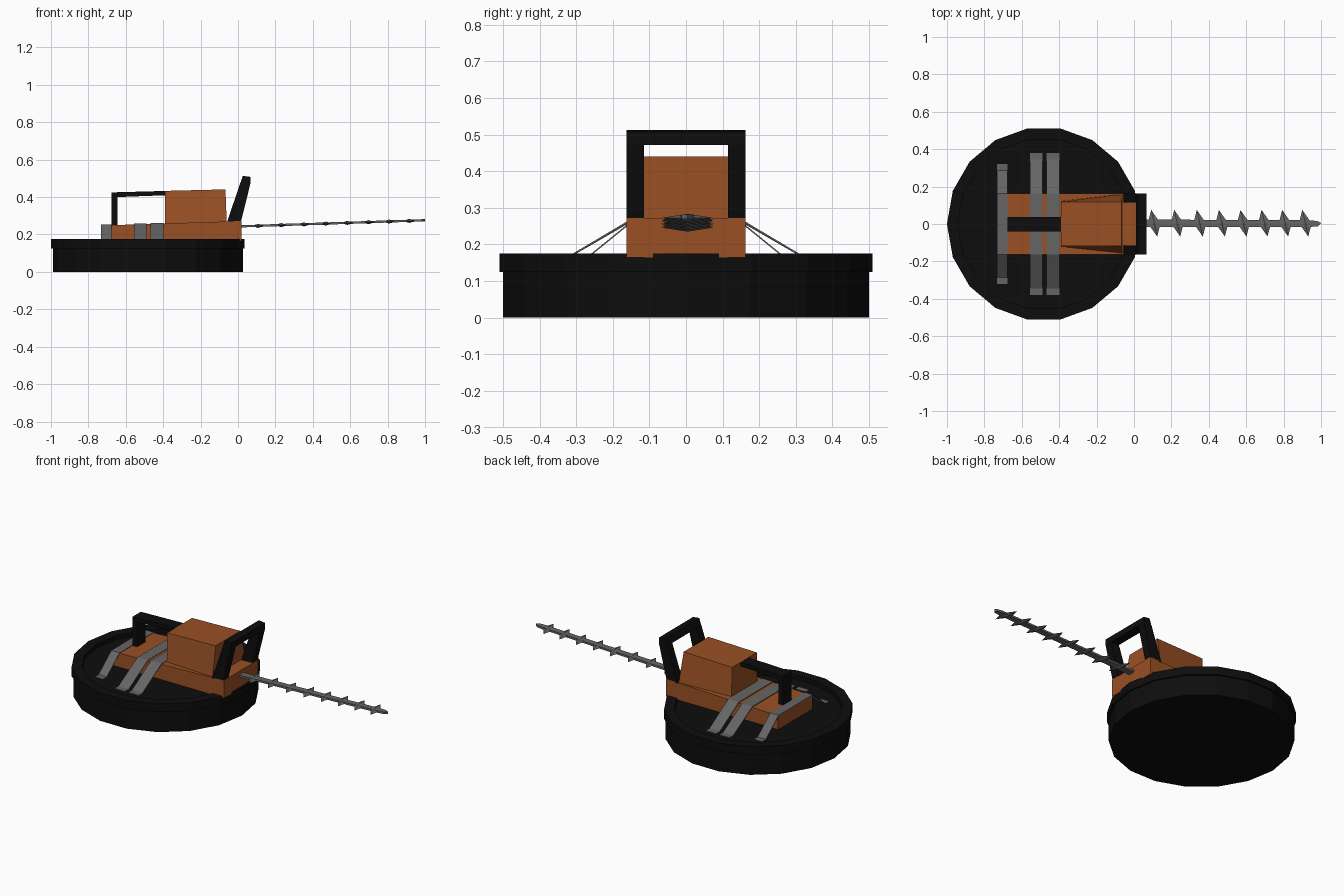
import bpy, bmesh, math
from mathutils import Vector

cube = bpy.data.objects.get("Cube")
if cube:
    bpy.data.objects.remove(cube, do_unlink=True)


def material(name, rgb):
    m = bpy.data.materials.new(name)
    m.use_nodes = True
    m.diffuse_color = (*rgb, 1)
    bsdf = m.node_tree.nodes["Principled BSDF"]
    bsdf.inputs["Base Color"].default_value = (*rgb, 1)
    bsdf.inputs["Roughness"].default_value = 0.8
    return m


orange = material("burnt orange", (0.32, 0.08, 0.018))
black = material("black", (0.004, 0.004, 0.004))
grey = material("steel grey", (0.13, 0.13, 0.13))


def finish(name, bm, mat):
    bmesh.ops.recalc_face_normals(bm, faces=bm.faces)
    mesh = bpy.data.meshes.new(name)
    bm.to_mesh(mesh)
    bm.free()
    mesh.materials.append(mat)
    obj = bpy.data.objects.new(name, mesh)
    bpy.context.collection.objects.link(obj)
    return obj


def loft(bm, a, b):
    """Closed solid between two matching outlines."""
    va, vb = [bm.verts.new(p) for p in a], [bm.verts.new(p) for p in b]
    bm.faces.new(va)
    bm.faces.new(vb[::-1])
    for i in range(len(a)):
        j = (i + 1) % len(a)
        bm.faces.new((va[i], vb[i], vb[j], va[j]))


def side_prism(name, outline, y0, y1, mat):
    """Extrude an x-z outline along y."""
    bm = bmesh.new()
    loft(bm, [(x, y0, z) for x, z in outline], [(x, y1, z) for x, z in outline])
    return finish(name, bm, mat)


# Round tub with a lipped rim and a sunken top
CX, SIDES = -0.482, 18
bm = bmesh.new()
profile = [(0, 0), (0.508, 0), (0.508, 0.125), (0.518, 0.125),
           (0.518, 0.175), (0.46, 0.175), (0.46, 0.15), (0, 0.15)]
verts = [bm.verts.new((CX + r, 0, z)) for r, z in profile]
edges = [bm.edges.new(pair) for pair in zip(verts, verts[1:])]
bmesh.ops.spin(bm, geom=verts + edges, cent=(CX, 0, 0), axis=(0, 0, 1),
               angle=math.tau, steps=SIDES, use_duplicate=False)
bmesh.ops.remove_doubles(bm, verts=bm.verts, dist=0.0005)
finish("round_tub", bm, black)

# Base housing with a gently sloping top
side_prism("base_housing", [(-0.73, 0.165), (0.02, 0.165), (0.02, 0.272), (-0.73, 0.248)],
           -0.163, 0.163, orange)

# Engine cover, flared at its lower front
bm = bmesh.new()
loft(bm, [(-0.39, -0.123, 0.25), (-0.06, -0.16, 0.25), (-0.06, 0.16, 0.25), (-0.39, 0.123, 0.25)],
     [(-0.39, -0.118, 0.433), (-0.067, -0.118, 0.441), (-0.067, 0.118, 0.441), (-0.39, 0.118, 0.433)])
finish("engine_cover", bm, orange)

# Front handle: two leaning legs and a cross bar
for name, s in (("front_handle_leg_left", 1), ("front_handle_leg_right", -1)):
    side_prism(name, [(-0.06, 0.262), (0.015, 0.265), (0.067, 0.475), (0.012, 0.475)],
               s * 0.115, s * 0.163, black)
side_prism("front_handle_bar", [(0.012, 0.472), (0.067, 0.472), (0.067, 0.508), (0.025, 0.513)],
           -0.163, 0.163, black)

# Rear handle: post and bar as one bent piece
side_prism("rear_handle", [(-0.675, 0.245), (-0.645, 0.245), (-0.645, 0.4), (-0.38, 0.41),
                           (-0.38, 0.433), (-0.675, 0.425)], -0.04, 0.037, black)


# Straps draped over the housing and fixed to the tub
def strap(name, x0, x1, top, foot):
    half = [(0.163, top), (foot - 0.035, 0.154), (foot, 0.154)]
    path = [(-y, z) for y, z in half[::-1]] + half
    bm = bmesh.new()
    outline = path + [(y, z - 0.005) for y, z in path[::-1]]
    loft(bm, [(x0, y, z) for y, z in outline], [(x1, y, z) for y, z in outline])
    finish(name, bm, grey)


strap("rear_strap", -0.732, -0.677, 0.253, 0.32)
strap("middle_strap", -0.557, -0.488, 0.259, 0.38)
strap("front_strap", -0.467, -0.397, 0.262, 0.38)


# Cutting bar: a slim shaft with slanted diamond teeth
def height(x):
    return 0.243 + 0.033 * x


bm = bmesh.new()
T = 0.006
outline = [(0.0, -0.017), (0.95, -0.015), (0.985, -0.012), (1.0, 0.004),
           (0.985, 0.014), (0.95, 0.02), (0.0, 0.024)]
loft(bm, [(x, y, height(x) - T) for x, y in outline], [(x, y, height(x) + T) for x, y in outline])
finish("cutting_bar", bm, grey)

bm = bmesh.new()
for i in range(8):
    x = 0.094 + 0.1245 * i - 0.0013 * i * i
    mid = Vector((x + 0.014, 0.004, height(x)))
    tips = [bm.verts.new(mid + Vector((-0.016 * s, 0.071 * s, 0))) for s in (1, -1)]
    ring = [bm.verts.new(mid + Vector(d)) for d in
            ((0.034, 0, 0), (0, 0, 0.011), (-0.034, 0, 0), (0, 0, -0.011))]
    for tip in tips:
        for a, b in zip(ring, ring[1:] + ring[:1]):
            bm.faces.new((a, b, tip))
finish("cutting_teeth", bm, grey)
